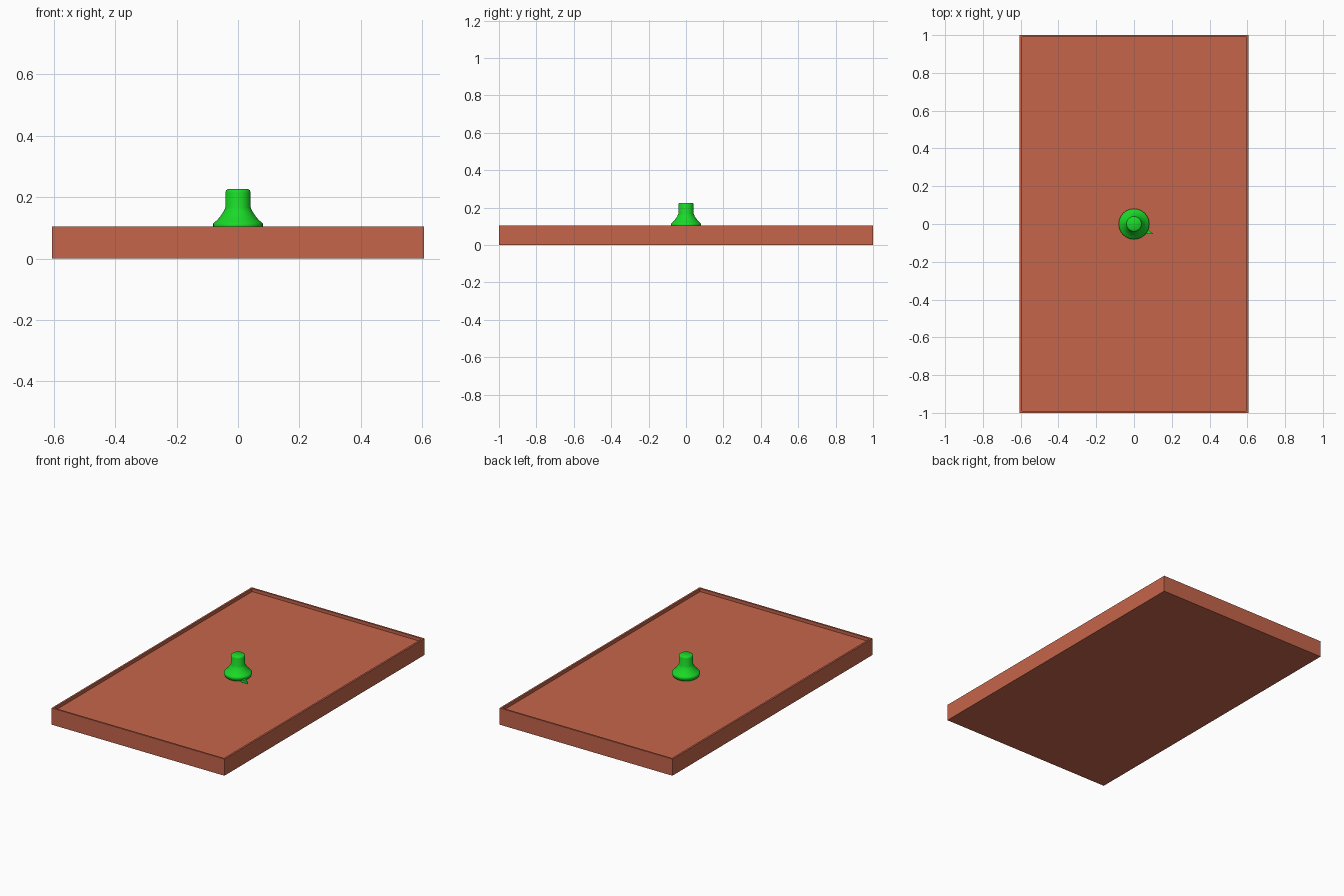
import bpy, bmesh, math

if "Cube" in bpy.data.objects:
    bpy.data.objects.remove(bpy.data.objects["Cube"])


def material(name, color):
    m = bpy.data.materials.new(name)
    m.diffuse_color = color
    m.use_nodes = True
    m.node_tree.nodes["Principled BSDF"].inputs["Base Color"].default_value = m.diffuse_color
    return m


def finish(name, bm, mat):
    bmesh.ops.recalc_face_normals(bm, faces=bm.faces)
    me = bpy.data.meshes.new(name)
    bm.to_mesh(me)
    bm.free()
    me.materials.append(mat)
    ob = bpy.data.objects.new(name, me)
    bpy.context.collection.objects.link(ob)
    return ob


clay = material("clay", (0.56, 0.13, 0.07, 1))
green = material("green", (0.01, 0.7, 0.02, 1))

HX, HY, TOP, FLOOR, RIM = 0.605, 1.0, 0.105, 0.085, 0.016

# Tray: a slab with its top face inset and sunk to leave a thin rim
bm = bmesh.new()
bmesh.ops.create_cube(bm, size=1)
for v in bm.verts:
    v.co = (v.co.x * 2 * HX, v.co.y * 2 * HY, (v.co.z + 0.5) * TOP)
bm.normal_update()
lid = max(bm.faces, key=lambda f: f.calc_center_median().z)
bmesh.ops.inset_region(bm, faces=[lid], thickness=RIM)
inner = bmesh.ops.extrude_face_region(bm, geom=[lid])["geom"]
for v in inner:
    if isinstance(v, bmesh.types.BMVert):
        v.co.z = FLOOR
if lid.is_valid:
    bmesh.ops.delete(bm, geom=[lid], context='FACES_ONLY')
finish("tray", bm, clay)

# Knob: lathed bell-shaped profile standing on the tray floor
profile = [(0, FLOOR), (0.066, FLOOR), (0.075, 0.092), (0.081, 0.104), (0.081, 0.113),
           (0.077, 0.118), (0.066, 0.127), (0.056, 0.14), (0.046, 0.155),
           (0.041, 0.167), (0.041, 0.215), (0.039, 0.222), (0.034, 0.226), (0, 0.226)]
bm = bmesh.new()
vs = [bm.verts.new((r, 0, z)) for r, z in profile]
es = [bm.edges.new(p) for p in zip(vs, vs[1:])]
bmesh.ops.spin(bm, geom=vs + es, cent=(0, 0, 0), axis=(0, 0, 1),
               angle=math.tau, steps=40)
bmesh.ops.remove_doubles(bm, verts=bm.verts, dist=1e-5)
knob = finish("knob", bm, green)

# Pointer: small flat wedge low on the rim of the knob
bm = bmesh.new()
base = [bm.verts.new((x, y, FLOOR)) for x, y in
        [(0.04, -0.04), (0.06, -0.052), (0.102, -0.053), (0.076, -0.03)]]
f = bm.faces.new(base)
for v in bmesh.ops.extrude_face_region(bm, geom=[f])["geom"]:
    if isinstance(v, bmesh.types.BMVert):
        v.co.z = 0.1
finish("pointer", bm, green)

bpy.ops.object.select_all(action='DESELECT')
knob.select_set(True)
bpy.context.view_layer.objects.active = knob
bpy.ops.object.shade_smooth_by_angle(angle=math.radians(40))
